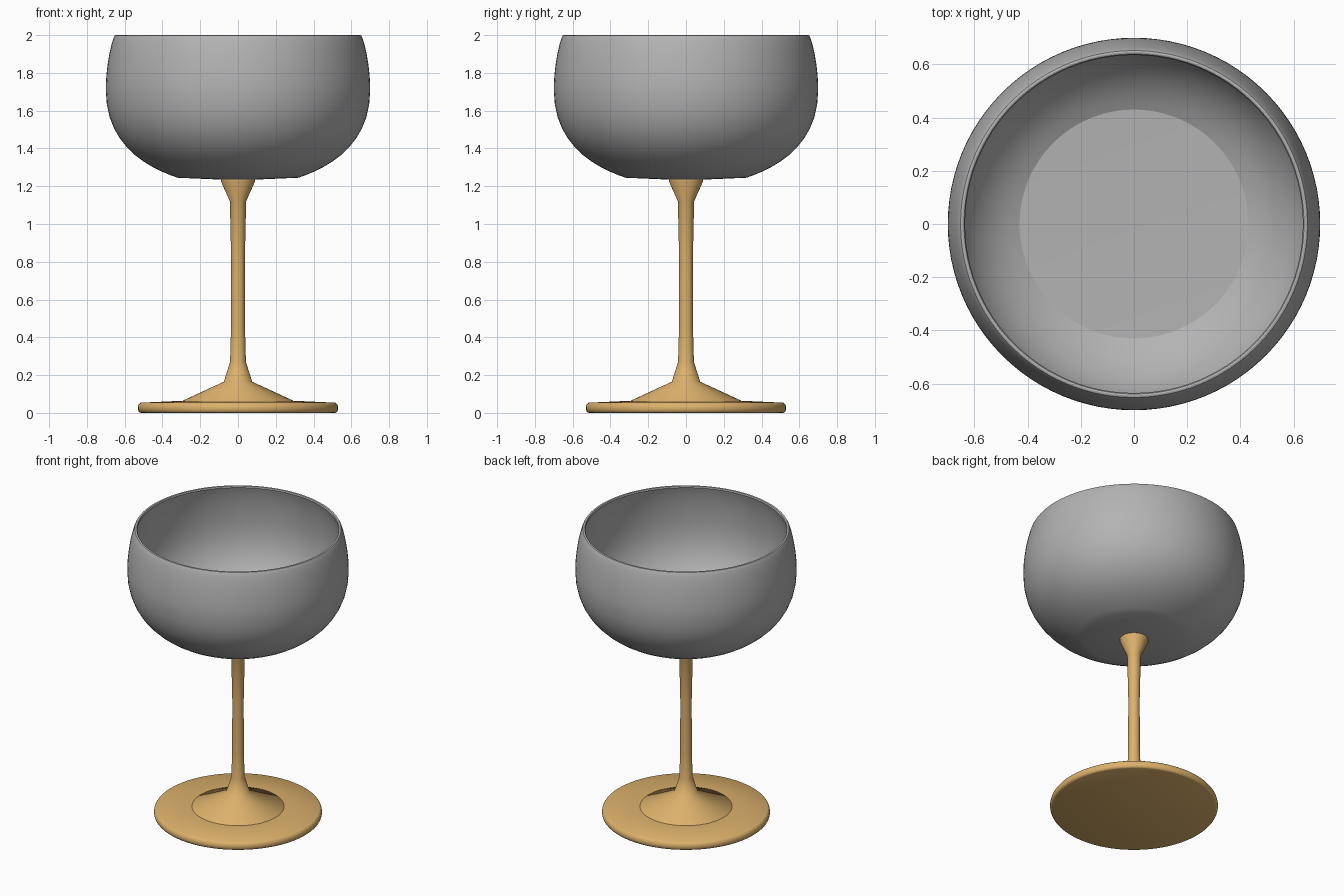
import bpy, math
from mathutils import Vector
from mathutils.geometry import interpolate_bezier

cube = bpy.data.objects.get("Cube")
if cube:
    bpy.data.objects.remove(cube, do_unlink=True)

SEGMENTS = 96


def material(name, colour):
    mat = bpy.data.materials.new(name)
    mat.use_nodes = True
    mat.diffuse_color = (*colour, 1)
    bsdf = next(n for n in mat.node_tree.nodes if n.type == "BSDF_PRINCIPLED")
    bsdf.inputs["Base Color"].default_value = (*colour, 1)
    bsdf.inputs["Roughness"].default_value = 0.5
    return mat


def curve(a, b, c, d, steps=12):
    """Bezier section of a profile, as (radius, height) points."""
    points = [Vector((*p, 0)) for p in (a, b, c, d)]
    return [(p.x, p.y) for p in interpolate_bezier(*points, steps)]


def lathe(name, profile, mat, angle):
    """Spin a (radius, height) profile around the vertical axis."""
    verts, rings, faces = [], [], []
    for r, z in profile:
        count = SEGMENTS if r > 0 else 1
        rings.append(range(len(verts), len(verts) + count))
        for i in range(count):
            t = math.tau * i / SEGMENTS
            verts.append((r * math.cos(t), r * math.sin(t), z))
    for low, high in zip(rings, rings[1:]):
        for i in range(SEGMENTS):
            j = (i + 1) % SEGMENTS
            quad = (low[i % len(low)], low[j % len(low)],
                    high[j % len(high)], high[i % len(high)])
            faces.append(tuple(dict.fromkeys(quad)))
    mesh = bpy.data.meshes.new(name)
    mesh.from_pydata(verts, [], faces)
    mesh.materials.append(mat)
    obj = bpy.data.objects.new(name, mesh)
    bpy.context.collection.objects.link(obj)
    bpy.ops.object.select_all(action="DESELECT")
    obj.select_set(True)
    bpy.context.view_layer.objects.active = obj
    bpy.ops.object.shade_smooth_by_angle(angle=math.radians(angle))
    return obj


grey = material("grey bowl", (0.45, 0.45, 0.45))
gold = material("warm gold", (0.72, 0.44, 0.15))

# Bowl: outer wall, rounded rim, inner wall and flat floor
outer = (curve((0.32, 1.245), (0.47, 1.295), (0.70, 1.41), (0.70, 1.71))
         + curve((0.70, 1.71), (0.70, 1.81), (0.68, 1.93), (0.657, 1.99))[1:])
rim = [(0.652, 1.998), (0.645, 2.0), (0.639, 1.998), (0.635, 1.99)]
inner = (curve((0.635, 1.99), (0.66, 1.92), (0.675, 1.81), (0.675, 1.71))[1:]
         + curve((0.675, 1.71), (0.675, 1.49), (0.56, 1.37), (0.43, 1.31))[1:])
lathe("bowl", [(0, 1.235), (0.09, 1.235)] + outer + rim + inner + [(0, 1.30)],
      grey, 18)

# Stem: flared top, slim shaft and spreading cone
lathe("stem", [(0, 0.05), (0.30, 0.05), (0.29, 0.066), (0.075, 0.165),
               (0.042, 0.27), (0.037, 0.45), (0.036, 0.8), (0.043, 1.12),
               (0.09, 1.225), (0.09, 1.238), (0, 1.238)], gold, 50)

# Foot: thin disc with a rounded edge
edge = curve((0.515, 0), (0.536, 0.004), (0.536, 0.044), (0.515, 0.054), 10)
lathe("foot", [(0, 0)] + edge + [(0.30, 0.064), (0, 0.064)], gold, 40)
